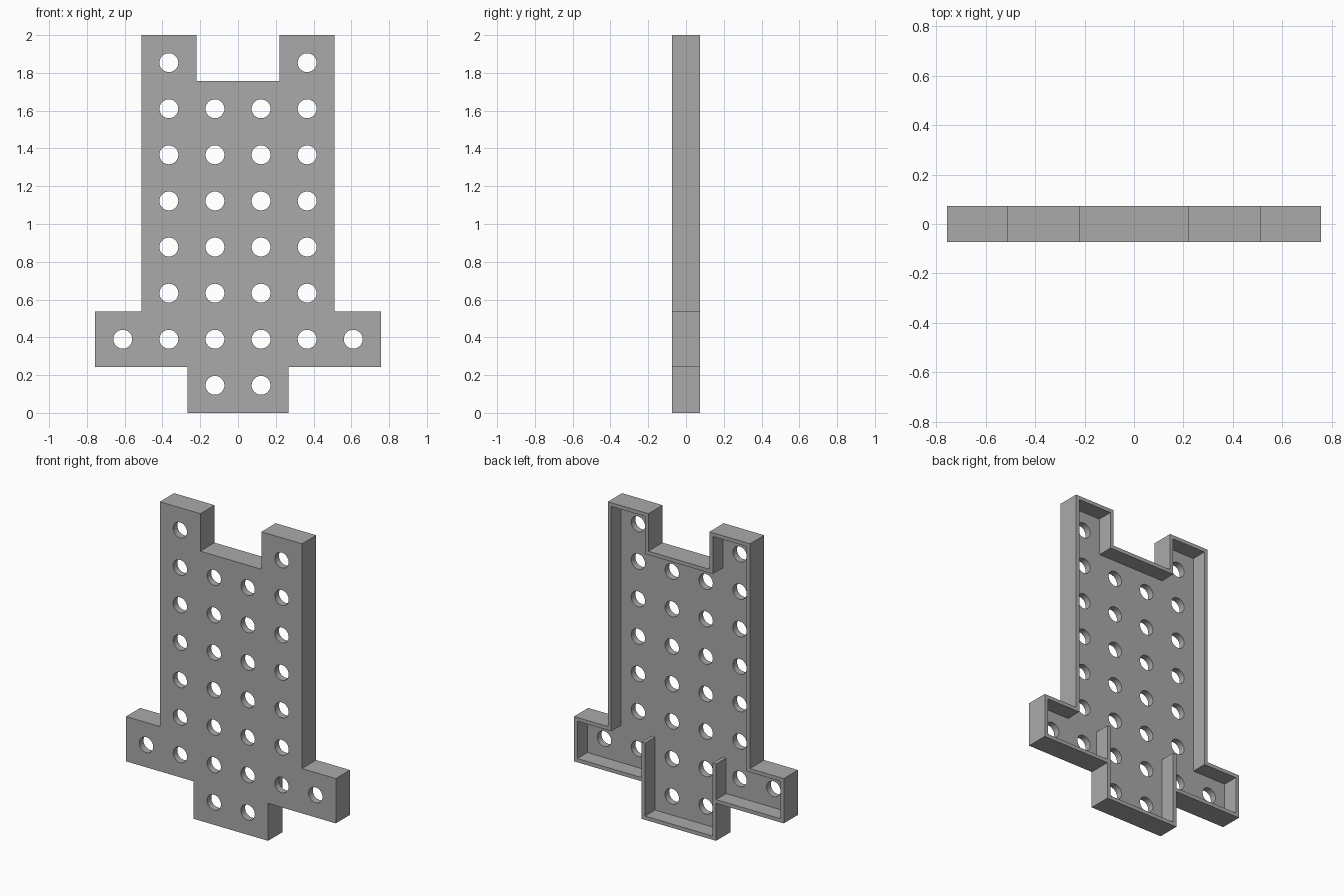
import bpy
import math
from mathutils import Vector

if "Cube" in bpy.data.objects:
    bpy.data.objects.remove(bpy.data.objects["Cube"], do_unlink=True)

PITCH, MARGIN = 0.244, 0.146      # hole spacing, hole centre to edge
WALL, SKIN, HALF = 0.0244, 0.043, 0.073
HOLE = 0.05

grey = bpy.data.materials.new("grey")
grey.use_nodes = True
colour = (0.4, 0.4, 0.4, 1)
grey.diffuse_color = colour
grey.node_tree.nodes["Principled BSDF"].inputs["Base Color"].default_value = colour


def col(n):
    return PITCH * (n + 0.5)


def row(n):
    return MARGIN + PITCH * n


def inset(points, d):
    # Offset a counter-clockwise right-angled outline inwards
    result = []
    for i, p in enumerate(points):
        a = (p - points[i - 1]).normalized()
        b = (points[(i + 1) % len(points)] - p).normalized()
        result.append(p + d * (a.orthogonal() + b.orthogonal()))
    return result


def circle(x, z, sides=32):
    return [Vector((x + HOLE * math.cos(t), z + HOLE * math.sin(t)))
            for t in (math.tau * i / sides for i in range(sides))]


def slab(name, loops, y0, y1):
    # Filled profile in x and z, with inner loops cut out, extruded along y
    curve = bpy.data.curves.new(name, 'CURVE')
    curve.dimensions, curve.fill_mode = '2D', 'BOTH'
    curve.extrude = (y1 - y0) / 2
    for loop in loops:
        spline = curve.splines.new('POLY')
        spline.points.add(len(loop) - 1)
        for point, p in zip(spline.points, loop):
            point.co = (p.x, p.y, 0, 1)
        spline.use_cyclic_u = True
    obj = bpy.data.objects.new(name, curve)
    bpy.context.collection.objects.link(obj)
    obj.location.y = (y0 + y1) / 2
    obj.rotation_euler.x = math.pi / 2
    bpy.ops.object.select_all(action='DESELECT')
    obj.select_set(True)
    bpy.context.view_layer.objects.active = obj
    bpy.ops.object.convert(target='MESH')
    obj = bpy.context.object
    obj.data.materials.clear()
    obj.data.materials.append(grey)
    bpy.ops.object.shade_smooth_by_angle(angle=math.radians(30))
    return obj


# Outline: bottom tab, side arms, main panel and two top prongs
tab, panel, arm = (col(n) + MARGIN for n in range(3))
notch = col(1) - MARGIN
arm_low, arm_high = row(1) - MARGIN, row(1) + MARGIN
right_half = [Vector(p) for p in (
    (tab, 0), (tab, arm_low), (arm, arm_low), (arm, arm_high),
    (panel, arm_high), (panel, row(7) + MARGIN),
    (notch, row(7) + MARGIN), (notch, row(6) + MARGIN))]
outline = right_half + [Vector((-p.x, p.y)) for p in reversed(right_half)]

# Holes: inner columns, outer columns and one in each arm
holes = []
for column, rows in ((0, range(7)), (1, range(1, 8)), (2, range(1, 2))):
    for r in rows:
        for side in (-1, 1):
            holes.append(circle(side * col(column), row(r)))

slab("front_plate", [outline] + holes, -HALF, -HALF + SKIN)
slab("rim_wall", [outline, inset(outline, WALL)], -HALF + SKIN, HALF)

# Ribs continuing the tab walls up behind the plate
for side, name in ((1, "left_rib"), (-1, "right_rib")):
    xa, xb = side * (tab - WALL), side * tab
    za, zb = arm_low + WALL, 0.5
    rib = [Vector(p) for p in ((xa, za), (xb, za), (xb, zb), (xa, zb))]
    slab(name, [rib], -HALF + SKIN, HALF)
